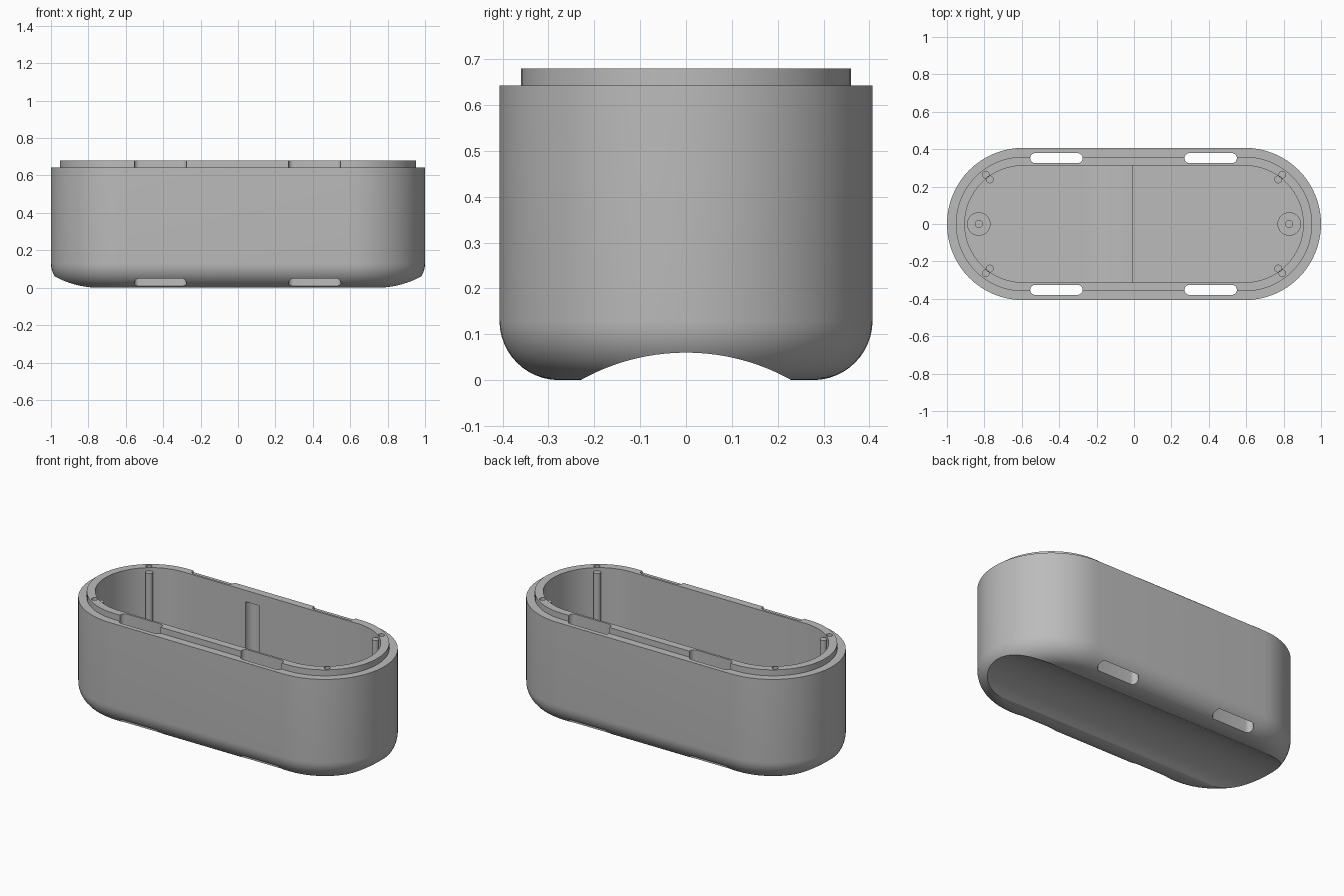
import bpy, bmesh
from math import sin, cos, pi

cube = bpy.data.objects.get("Cube")
if cube:
    bpy.data.objects.remove(cube)

grey = bpy.data.materials.new("plain grey")
grey.use_nodes = True
grey.diffuse_color = (0.5, 0.5, 0.5, 1)
grey.node_tree.nodes["Principled BSDF"].inputs["Base Color"].default_value = (0.5, 0.5, 0.5, 1)

RADIUS, HALF = 0.407, 0.593      # end radius and half length of the straight sides
SHOULDER, TOP, FLOOR = 0.643, 0.68, 0.11
FILLET, WALL = 0.13, 0.095


def make(name, bm):
    bmesh.ops.recalc_face_normals(bm, faces=bm.faces)
    mesh = bpy.data.meshes.new(name)
    bm.to_mesh(mesh)
    bm.free()
    obj = bpy.data.objects.new(name, mesh)
    bpy.context.collection.objects.link(obj)
    mesh.materials.append(grey)
    return obj


def select(obj):
    bpy.ops.object.select_all(action='DESELECT')
    obj.select_set(True)
    bpy.context.view_layer.objects.active = obj


def stadium(radius, half, cx=0, cy=0, steps=32):
    pts = []
    for side in (1, -1):
        for i in range(steps + 1):
            a = pi * i / steps - side * pi / 2
            pts.append((cx + side * half + radius * cos(a), cy + radius * sin(a)))
    return pts


def loft(name, rings):
    """Skin a stack of equal (outline, z) rings and cap both ends."""
    bm = bmesh.new()
    loops = [[bm.verts.new((x, y, z)) for x, y in pts] for pts, z in rings]
    for a, b in zip(loops, loops[1:]):
        for i in range(len(a)):
            j = (i + 1) % len(a)
            bm.faces.new((a[i], a[j], b[j], b[i]))
    bm.faces.new(loops[0])
    bm.faces.new(loops[-1])
    return make(name, bm)


def circle(radius, cx, cy, steps=32):
    return [(cx + radius * cos(2 * pi * i / steps), cy + radius * sin(2 * pi * i / steps))
            for i in range(steps)]


def column(name, outline, low, high):
    return loft(name, [(outline, low), (outline, high)])


def extrude_along(name, profile, vec):
    """Sweep a closed 3D profile along a vector."""
    bm = bmesh.new()
    face = bm.faces.new([bm.verts.new(p) for p in profile])
    out = bmesh.ops.extrude_face_region(bm, geom=[face])
    bmesh.ops.translate(bm, vec=vec, verts=[v for v in out["geom"] if isinstance(v, bmesh.types.BMVert)])
    return make(name, bm)


def cut(body, cutter):
    cutter.hide_render = True
    mod = body.modifiers.new("cut", 'BOOLEAN')
    mod.operation, mod.solver, mod.object = 'DIFFERENCE', 'EXACT', cutter
    select(body)
    bpy.ops.object.modifier_apply(modifier=mod.name)
    bpy.data.objects.remove(cutter)


def smooth(obj):
    select(obj)
    bpy.ops.object.shade_smooth_by_angle(angle=pi / 6)


# Hollow body: rounded base, shoulder, raised lip and cavity
levels = []
for i in range(13):
    a = pi / 2 * i / 12
    levels.append((FILLET * (1 - sin(a)), FILLET * (1 - cos(a))))
levels += [(0, SHOULDER), (WALL / 2, SHOULDER), (WALL / 2, TOP), (WALL, TOP), (WALL, FLOOR)]
body = loft("case_body", [(stadium(RADIUS - inset, HALF), z) for inset, z in levels])

# Arched channel along the underside
arch_radius, arch_top = 0.471, 0.06
arch = [(-1.2, arch_radius * cos(2 * pi * i / 128),
         arch_top - arch_radius + arch_radius * sin(2 * pi * i / 128)) for i in range(128)]
cut(body, extrude_along("channel_cutter", arch, (2.4, 0, 0)))

# Strap slots running down through the side walls
for x in (-0.415, 0.41):
    for y in (-0.352, 0.352):
        cut(body, column("slot_cutter", stadium(0.027, 0.113, x, y, 12), -0.1, 0.8))

# Pin holes in the lip
for sx in (-1, 1):
    for sy in (-1, 1):
        cut(body, column("pin_cutter", circle(0.018, sx * 0.793, sy * 0.264, 16), 0.6, 0.8))

# Upright rounded niche inside the back wall
cut(body, column("niche_cutter", circle(0.048, -0.12, 0.31), 0.2, 0.61))
smooth(body)

# Corner posts and floor bosses
for sx, side in ((-1, "right"), (1, "left")):
    for sy, end in ((-1, "front"), (1, "back")):
        smooth(column(f"{end}_{side}_post", circle(0.021, sx * 0.771, sy * 0.238, 16), FLOOR - 0.01, 0.66))
    boss = column(f"{side}_screw_boss", circle(0.063, sx * 0.83, 0), FLOOR - 0.01, 0.2)
    cut(boss, column("screw_cutter", circle(0.019, sx * 0.83, 0, 16), FLOOR, 0.3))
    smooth(boss)

# Low curved ramp across the cavity floor
inner = RADIUS - WALL
ramp = [(-0.26 + 0.255 * i / 16, -inner, FLOOR + 0.001 + 0.06 * (i / 16) ** 2) for i in range(17)]
ramp += [(-0.005, -inner, FLOOR - 0.01), (-0.26, -inner, FLOOR - 0.01)]
smooth(extrude_along("floor_ramp", ramp, (0, 2 * inner, 0)))
